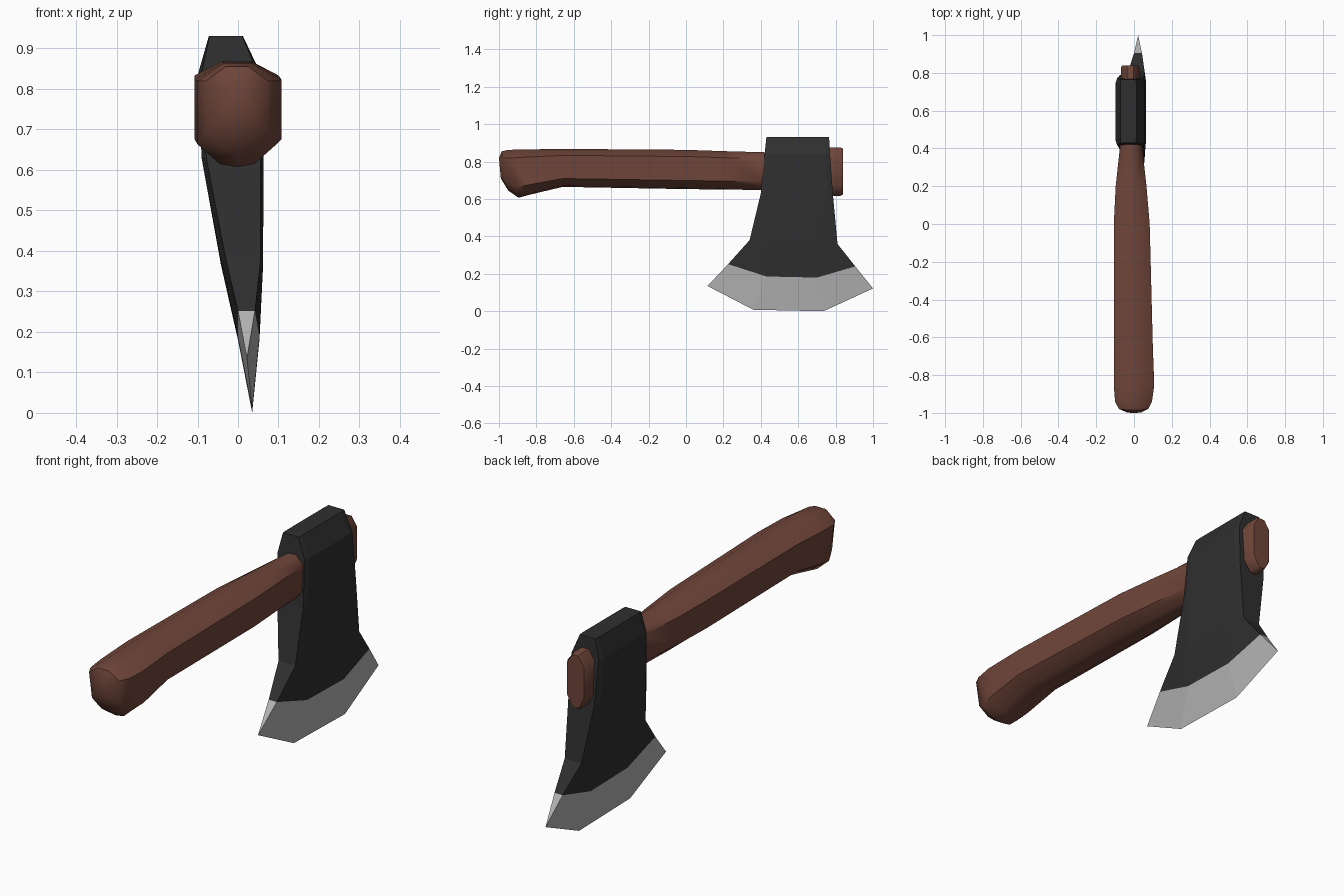
import bpy, math

if "Cube" in bpy.data.objects:
    bpy.data.objects.remove(bpy.data.objects["Cube"])


def material(name, rgb):
    m = bpy.data.materials.new(name)
    m.diffuse_color = (*rgb, 1)
    m.use_nodes = True
    m.node_tree.nodes["Principled BSDF"].inputs["Base Color"].default_value = m.diffuse_color
    return m


WOOD = material("wood", (0.16, 0.06, 0.042))
DARK = material("dark_steel", (0.028, 0.028, 0.028))
BRIGHT = material("bright_steel", (0.45, 0.45, 0.45))


def loft(name, rings, mat, smooth=None, cap_start=True, cap_end=True):
    """Join closed rings of equal size into a skin, with optional end caps."""
    n = len(rings[0])
    verts = [p for r in rings for p in r]
    faces = [(i*n + j, i*n + (j+1) % n, (i+1)*n + (j+1) % n, (i+1)*n + j)
             for i in range(len(rings)-1) for j in range(n)]
    last = (len(rings)-1)*n
    if cap_start:
        faces.append(tuple(reversed(range(n))))
    if cap_end:
        faces.append(tuple(range(last, last+n)))
    me = bpy.data.meshes.new(name)
    me.from_pydata(verts, [], faces)
    me.materials.append(mat)
    ob = bpy.data.objects.new(name, me)
    bpy.context.collection.objects.link(ob)
    bpy.ops.object.select_all(action='DESELECT')
    ob.select_set(True)
    bpy.context.view_layer.objects.active = ob
    bpy.ops.object.mode_set(mode='EDIT')
    bpy.ops.mesh.select_all(action='SELECT')
    bpy.ops.mesh.remove_doubles(threshold=0.0005)
    bpy.ops.mesh.normals_make_consistent(inside=False)
    bpy.ops.object.mode_set(mode='OBJECT')
    if smooth:
        bpy.ops.object.shade_smooth_by_angle(angle=math.radians(smooth))
    return ob


# Handle: octagonal sections (y top, y bottom, x left, x right, z top, z bottom)
OCT = [(0.32, 1), (0.68, 1), (1, 0.83), (1, 0.22),
       (0.72, 0.03), (0.5, 0), (0.28, 0.03), (0, 0.22), (0, 0.83)]
sections = [
    (-1.0, -0.99, -0.035, 0.035, 0.82, 0.71),
    (-0.985, -0.95, -0.08, 0.075, 0.855, 0.645),
    (-0.95, -0.895, -0.1, 0.095, 0.863, 0.607),
    (-0.86, -0.84, -0.107, 0.107, 0.865, 0.622),
    (-0.66, -0.66, -0.107, 0.1, 0.868, 0.665),
    (0.0, 0.0, -0.107, 0.083, 0.863, 0.653),
    (0.2, 0.2, -0.097, 0.066, 0.856, 0.651),
    (0.42, 0.42, -0.073, 0.042, 0.85, 0.648),
    (0.7, 0.7, -0.07, 0.03, 0.876, 0.617),
    (0.825, 0.825, -0.07, 0.03, 0.876, 0.617),
    (0.84, 0.84, -0.063, 0.023, 0.87, 0.624)]
loft("handle", [[(xl + (xr-xl)*u, yb + (yt-yb)*v, zb + (zt-zb)*v) for u, v in OCT]
                for yt, yb, xl, xr, zt, zb in sections], WOOD, 45)


def blade_ring(profile, ends, mids):
    """Ring from four (y, z) points; end and middle points have own x range."""
    (a, b, c, d), (el, er), (ml, mr) = profile, ends, mids
    right = [(er, *a), (mr, *b), (mr, *c), (er, *d)]
    left = [(el, *d), (ml, *c), (ml, *b), (el, *a)]
    return right + left


def level(z, y0, y1):
    return [(y0 + (y1-y0)*t, z) for t in (0, 0.07, 0.93, 1)]


# Axe head body down to the ground bevel
bevel = blade_ring([(0.225, 0.252), (0.43, 0.186), (0.70, 0.18), (0.905, 0.24)],
                   (0.0, 0.042), (0.0, 0.053))
loft("axe_head", [
    blade_ring(level(0.931, 0.43, 0.765), (-0.07, 0.01), (-0.072, 0.012)),
    blade_ring(level(0.84, 0.42, 0.77), (-0.09, 0.048), (-0.098, 0.055)),
    blade_ring(level(0.63, 0.4, 0.785), (-0.078, 0.055), (-0.09, 0.063)),
    blade_ring([(0.34, 0.38), (0.43, 0.375), (0.70, 0.365), (0.81, 0.36)],
               (-0.03, 0.056), (-0.042, 0.062)),
    bevel], DARK)

# Sharpened cutting edge
edge = blade_ring([(0.115, 0.135), (0.36, 0.008), (0.735, 0.0), (1.0, 0.122)],
                  (0.022, 0.022), (0.035, 0.035))
loft("cutting_edge", [bevel, edge], BRIGHT, cap_start=False, cap_end=False)
